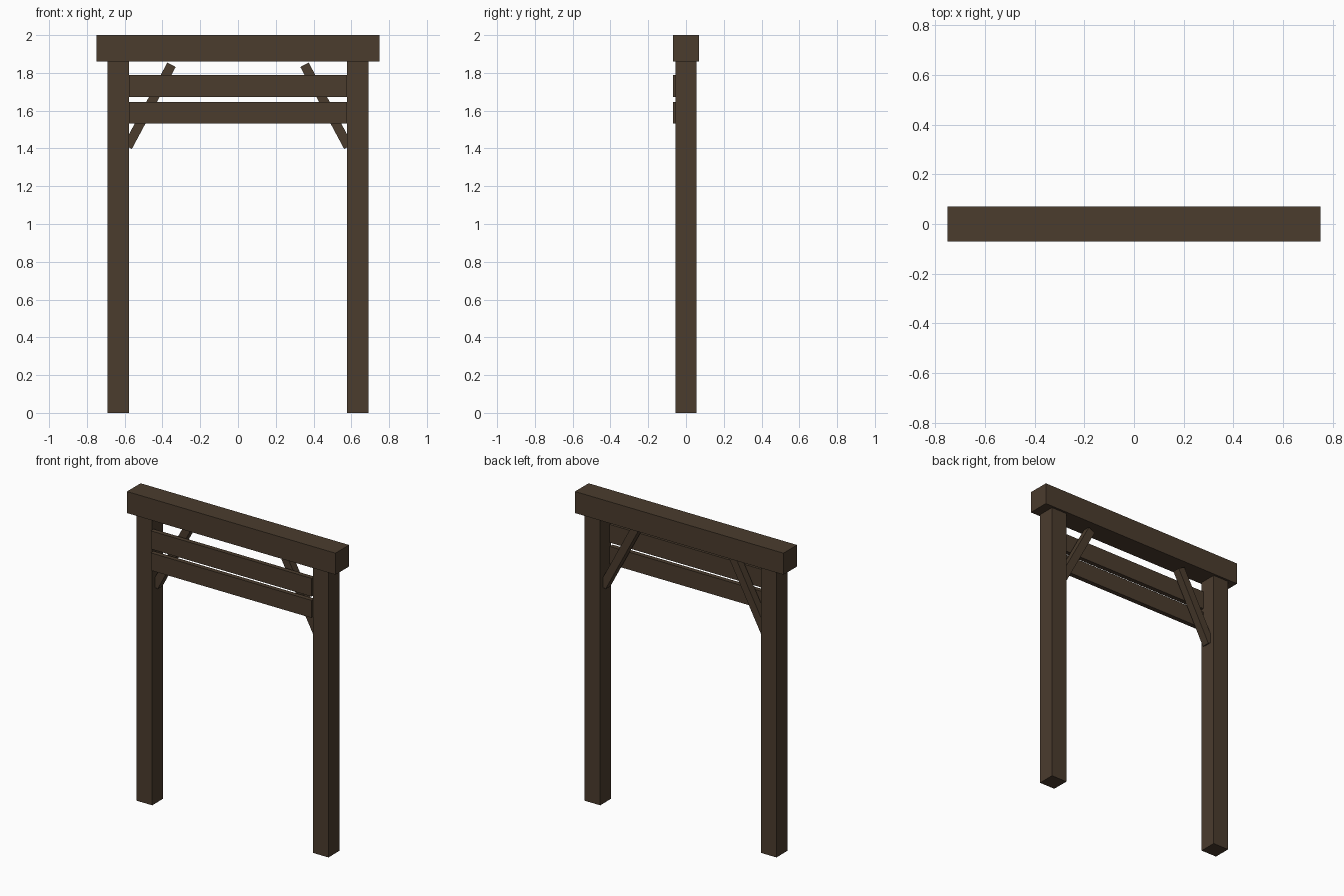
import bpy
import math

if "Cube" in bpy.data.objects:
    bpy.data.objects.remove(bpy.data.objects["Cube"])

wood = bpy.data.materials.new("dark_brown_wood")
wood.diffuse_color = (0.070, 0.045, 0.027, 1.0)
wood.use_nodes = True
wood.node_tree.nodes["Principled BSDF"].inputs["Base Color"].default_value = wood.diffuse_color


def timber(name, centre, size, tilt=0.0):
    """Rectangular timber, optionally tilted about the y axis."""
    bpy.ops.mesh.primitive_cube_add(size=1)
    ob = bpy.context.object
    ob.name = name
    ob.scale = size
    bpy.ops.object.transform_apply(location=False, rotation=False, scale=True)
    ob.location = centre
    ob.rotation_euler = (0, tilt, 0)
    ob.data.materials.append(wood)
    return ob


# Top beam
timber("top_beam", (0, 0, 1.93), (1.5, 0.14, 0.14))

# Two thin boards on the front, between the posts
for name, low, high in (("upper_board", 1.672, 1.79), ("lower_board", 1.533, 1.647)):
    timber(name, (0, -0.055, (low + high) / 2), (1.156, 0.03, high - low))

# Posts and diagonal braces, one pair per side
foot, head = (0.584, 1.409), (0.352, 1.843)
length = math.dist(foot, head)
lean = math.atan2(foot[0] - head[0], head[1] - foot[1])
for side, label in ((-1, "left"), (1, "right")):
    timber(label + "_post", (side * 0.634, 0, 0.93), (0.112, 0.112, 1.86))
    timber(label + "_brace",
           (side * (foot[0] + head[0]) / 2, 0, (foot[1] + head[1]) / 2),
           (0.05, 0.05, length), -side * lean)
